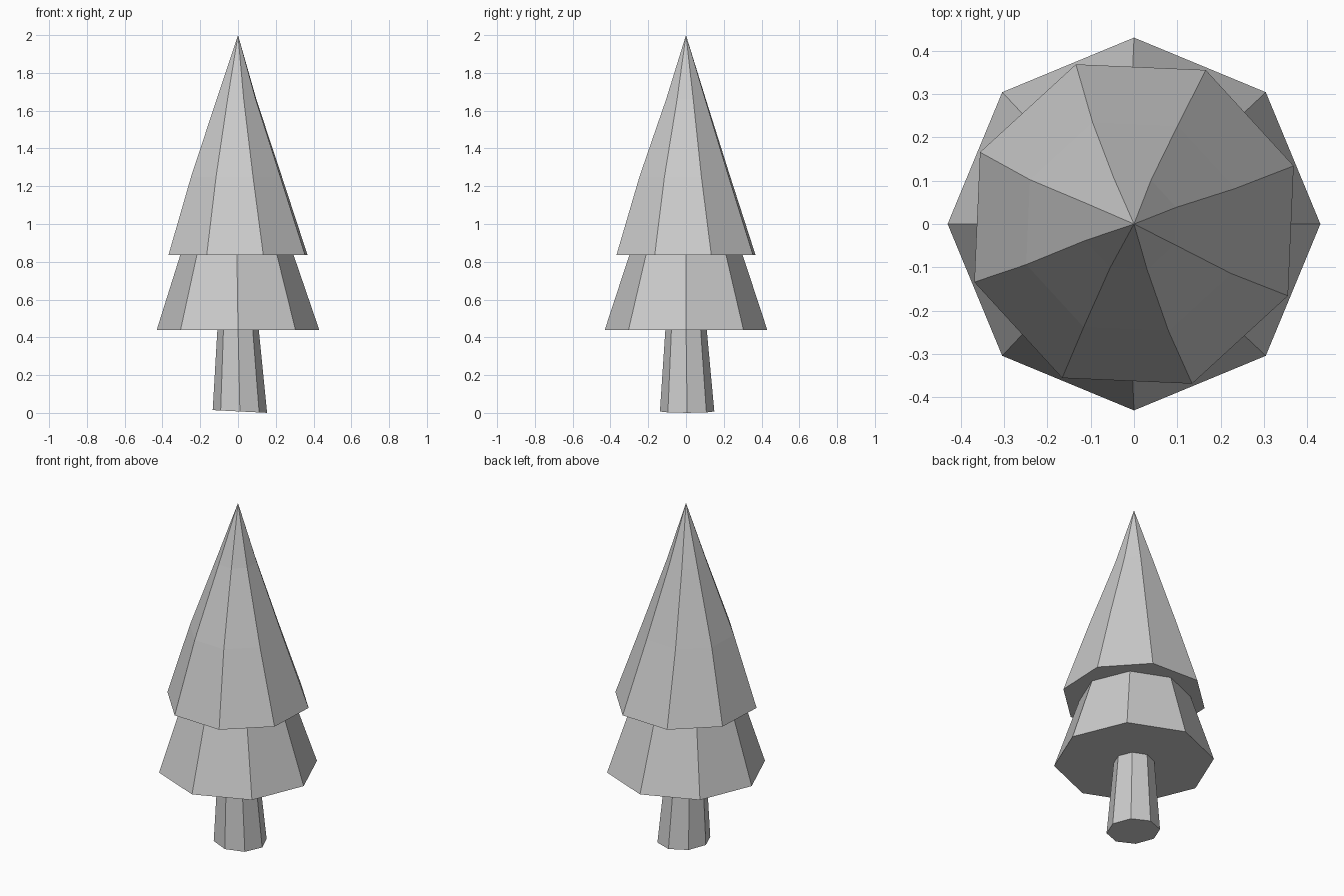
import bpy, bmesh
from math import cos, sin, radians, pi

if "Cube" in bpy.data.objects:
    bpy.data.objects.remove(bpy.data.objects["Cube"])

SIDES = 8


def loft(name, rings, turn=0, tip=None, base_tilt=0):
    """Flat-faced closed loft; rings are (z, radius, centre_x, centre_y)."""
    bm = bmesh.new()
    loops = []
    for i, (z, r, cx, cy) in enumerate(rings):
        loop = []
        for k in range(SIDES):
            a = radians(turn) + 2 * pi * k / SIDES
            x, y = cx + r * cos(a), cy + r * sin(a)
            loop.append(bm.verts.new((x, y, z + (base_tilt * x if i == 0 else 0))))
        loops.append(loop)
    bm.faces.new(loops[0][::-1])
    for low, high in zip(loops, loops[1:]):
        for k in range(SIDES):
            n = (k + 1) % SIDES
            bm.faces.new((low[k], low[n], high[n], high[k]))
    if tip is None:
        bm.faces.new(loops[-1])
    else:
        top = bm.verts.new((0, 0, tip))
        for k in range(SIDES):
            bm.faces.new((loops[-1][k], loops[-1][(k + 1) % SIDES], top))
    bmesh.ops.recalc_face_normals(bm, faces=bm.faces)
    mesh = bpy.data.meshes.new(name)
    bm.to_mesh(mesh)
    bm.free()
    obj = bpy.data.objects.new(name, mesh)
    bpy.context.collection.objects.link(obj)
    return obj


# Tapered trunk with a slightly uneven foot
loft("trunk", [(0.008, 0.144, 0.01, 0.006), (0.46, 0.108, 0, 0)], base_tilt=-0.05)

# Lower skirt of foliage
loft("lower_foliage", [(0.44, 0.43, 0, 0), (0.86, 0.292, -0.006, 0)])

# Upper pointed foliage, turned against the skirt
loft("upper_foliage",
     [(0.835, 0.392, 0, 0), (1.25, 0.256, -0.008, -0.006), (1.66, 0.112, -0.008, 0)],
     turn=20, tip=2.0)
